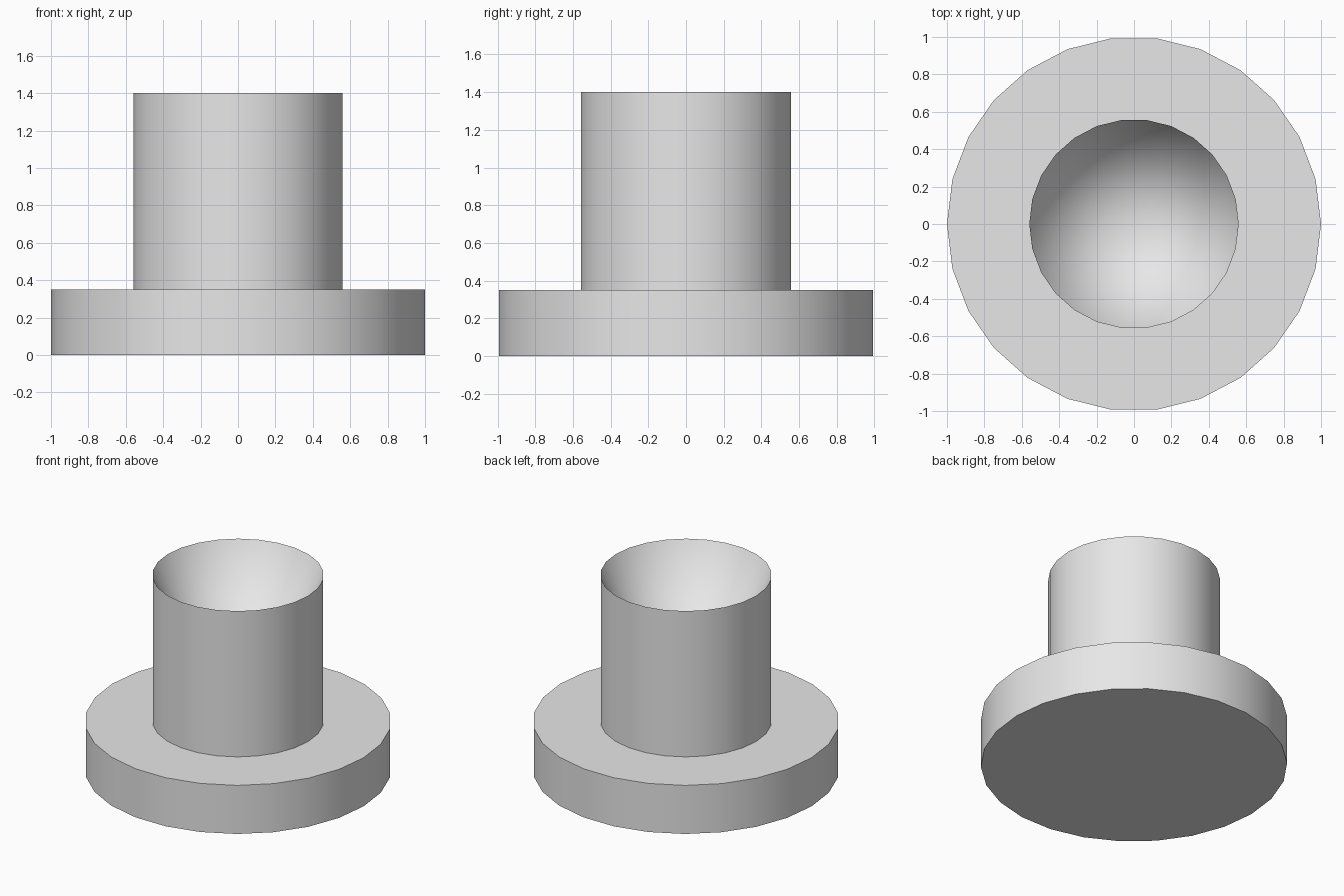
import bpy
import bmesh
import math

SIDES = 26
BASE_RADIUS, BASE_TOP = 1.0, 0.35
TUBE_RADIUS, TUBE_TOP = 0.56, 1.4

if "Cube" in bpy.data.objects:
    bpy.data.objects.remove(bpy.data.objects["Cube"])

grey = bpy.data.materials.new("light_grey")
grey.use_nodes = True
grey.diffuse_color = (0.8, 0.8, 0.8, 1)
grey.node_tree.nodes["Principled BSDF"].inputs["Base Color"].default_value = (0.8, 0.8, 0.8, 1)


def lathe(name, profile):
    """Turn a (radius, height) profile around the z axis."""
    bm = bmesh.new()
    verts = [bm.verts.new((r, 0, z)) for r, z in profile]
    edges = [bm.edges.new(pair) for pair in zip(verts, verts[1:])]
    bmesh.ops.spin(bm, geom=verts + edges, cent=(0, 0, 0), axis=(0, 0, 1),
                   angle=math.tau, steps=SIDES)
    bmesh.ops.remove_doubles(bm, verts=bm.verts, dist=0.0001)
    bmesh.ops.recalc_face_normals(bm, faces=bm.faces)
    mesh = bpy.data.meshes.new(name)
    bm.to_mesh(mesh)
    bm.free()
    mesh.materials.append(grey)
    obj = bpy.data.objects.new(name, mesh)
    bpy.context.collection.objects.link(obj)
    bpy.ops.object.select_all(action="DESELECT")
    obj.select_set(True)
    bpy.context.view_layer.objects.active = obj
    bpy.ops.object.shade_smooth_by_angle(angle=math.radians(30))
    return obj


# Wide flat disc with an open seat for the tube
lathe("base_flange", [(0, 0), (BASE_RADIUS, 0), (BASE_RADIUS, BASE_TOP),
                      (TUBE_RADIUS, BASE_TOP)])

# Upright tube with a deep conical hollow
lathe("hollow_tube", [(TUBE_RADIUS, BASE_TOP), (TUBE_RADIUS, TUBE_TOP), (0, BASE_TOP)])
